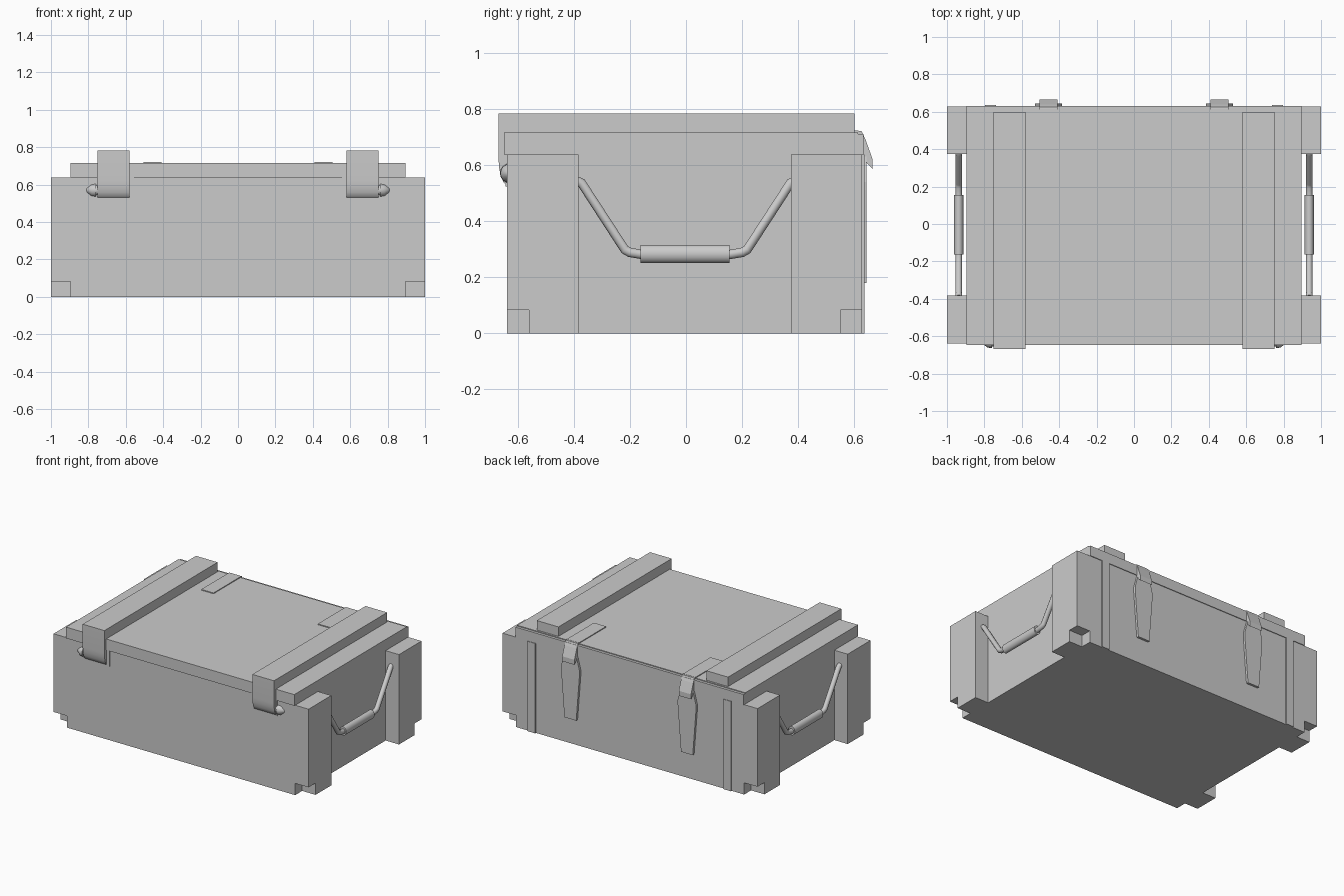
import bpy, bmesh, math
from mathutils import Vector

if "Cube" in bpy.data.objects:
    bpy.data.objects.remove(bpy.data.objects["Cube"])


def finish(name, bm, smooth=False):
    bmesh.ops.recalc_face_normals(bm, faces=bm.faces)
    me = bpy.data.meshes.new(name)
    bm.to_mesh(me)
    bm.free()
    ob = bpy.data.objects.new(name, me)
    bpy.context.collection.objects.link(ob)
    if smooth:
        bpy.ops.object.select_all(action='DESELECT')
        ob.select_set(True)
        bpy.context.view_layer.objects.active = ob
        bpy.ops.object.shade_smooth_by_angle(angle=math.radians(50))
    return ob


def boxes(name, *ranges):
    """One object from boxes given as (x0, x1, y0, y1, z0, z1)."""
    bm = bmesh.new()
    for x0, x1, y0, y1, z0, z1 in ranges:
        vs = bmesh.ops.create_cube(bm, size=1)['verts']
        for v in vs:
            v.co = (x1 if v.co.x > 0 else x0, y1 if v.co.y > 0 else y0,
                    z1 if v.co.z > 0 else z0)
    return finish(name, bm)


def prism(name, pts, axis, a, b, smooth=False):
    """Extrude a 2D outline along an axis from a to b."""
    bm = bmesh.new()
    def place(p, t):
        c = list(p)
        c.insert(axis, t)
        return c
    face = bm.faces.new([bm.verts.new(place(p, a)) for p in pts])
    new = bmesh.ops.extrude_face_region(bm, geom=[face])['geom']
    shift = Vector(place((0, 0), b - a))
    bmesh.ops.translate(bm, vec=shift, verts=[g for g in new if isinstance(g, bmesh.types.BMVert)])
    return finish(name, bm, smooth)


def lathe(name, profile, centre, sides=16, scale=(1, 1)):
    """Solid rings along x or y: profile is (position, radius)."""
    bm = bmesh.new()
    rings = []
    for t, r in profile:
        ring = []
        for i in range(sides):
            q = 2 * math.pi * i / sides
            ring.append(bm.verts.new(centre(t, r * math.cos(q) * scale[0], r * math.sin(q) * scale[1])))
        rings.append(ring)
    for r0, r1 in zip(rings, rings[1:]):
        for i in range(sides):
            j = (i + 1) % sides
            bm.faces.new((r0[i], r0[j], r1[j], r1[i]))
    bm.faces.new(rings[0])
    bm.faces.new(rings[-1])
    return finish(name, bm, True)


def handle_bar(name, x, path, r):
    cu = bpy.data.curves.new(name, 'CURVE')
    cu.dimensions = '3D'
    cu.bevel_depth = r
    cu.bevel_resolution = 3
    cu.use_fill_caps = True
    sp = cu.splines.new('POLY')
    sp.points.add(len(path) - 1)
    for p, (y, z) in zip(sp.points, path):
        p.co = (x, y, z, 1)
    ob = bpy.data.objects.new(name, cu)
    bpy.context.collection.objects.link(ob)


# crate body: end panels recessed between the corner posts
F, B = -0.638, 0.627
outline = [(-1, F), (1, F), (1, -0.383), (0.895, -0.383), (0.895, 0.375), (1, 0.375),
           (1, B), (-1, B), (-1, 0.375), (-0.895, 0.375), (-0.895, -0.383), (-1, -0.383)]
body = prism("crate_body", outline, 2, 0, 0.637)

# notches in the four bottom corners
cuts = []
for x0, x1 in ((-1.1, -0.895), (0.895, 1.1)):
    for y0, y1 in ((-0.8, -0.56), (0.55, 0.8)):
        cuts.append((x0, x1, y0, y1, -0.1, 0.083))
cutter = boxes("notch_cutter", *cuts)
cutter.hide_render = True
cutter.hide_set(True)
mod = body.modifiers.new("corner_notches", 'BOOLEAN')
mod.operation = 'DIFFERENCE'
mod.object = cutter
mod.solver = 'EXACT'

# lid and its rear edge strip
boxes("lid", (-0.895, 0.895, -0.648, 0.613, 0.637, 0.716))
boxes("lid_rear_strip", (-0.895, 0.895, 0.613, 0.632, 0.637, 0.71))

for s, side in ((-1, "left"), (1, "right")):
    # lid batten and rear batten
    xa, xb = sorted((s * 0.58, s * 0.75))
    boxes(side + "_lid_batten", (xa, xb, -0.65, 0.6, 0.716, 0.783))
    ra, rb = sorted((s * 0.738, s * 0.797))
    boxes(side + "_rear_batten", (ra, rb, 0.62, 0.636, 0, 0.637))

    # hinge: strap folded over the front, back plate and pin
    prism(side + "_hinge_strap",
          [(-0.64, 0.783), (-0.668, 0.783), (-0.668, 0.62), (-0.666, 0.59), (-0.66, 0.56),
           (-0.65, 0.537), (-0.635, 0.525), (-0.62, 0.525), (-0.62, 0.637), (-0.64, 0.65)],
          0, xa, xb, True)
    pa, pb = sorted((s * 0.557, s * 0.755))
    boxes(side + "_hinge_plate", (pa, pb, -0.643, -0.63, 0.523, 0.637))
    lathe(side + "_hinge_pin",
          [(s * 0.74, 0.027), (s * 0.758, 0.027), (s * 0.76, 0.035), (s * 0.782, 0.033),
           (s * 0.808, 0.014), (s * 0.814, 0.005)],
          lambda t, u, v: (t, -0.628 + u, 0.57 + v))

    # carrying handle: bent bars and grip
    hx = s * 0.937
    path = [(0.388, 0.543), (0.372, 0.535), (0.218, 0.298), (0.2, 0.288), (0.15, 0.28)]
    handle_bar(side + "_handle_bar", hx,
               path + [(-y, z) for y, z in reversed(path)], 0.0175)
    lathe(side + "_handle_grip", [(-0.162, 1), (0.155, 1)],
          lambda t, u, v: (hx + u, t, 0.283 + v), scale=(0.025, 0.032))

    # latch: plate on the lid, hook over the rear edge, tapered pull strap
    lx = s * 0.457
    boxes(side + "_latch_plate", (lx - 0.048, lx + 0.048, 0.31, 0.615, 0.71, 0.722))
    prism(side + "_latch_hook",
          [(0.6, 0.722), (0.626, 0.72), (0.64, 0.69), (0.665, 0.62), (0.665, 0.585),
           (0.641, 0.61), (0.625, 0.64), (0.625, 0.705), (0.6, 0.71)],
          0, lx - 0.048, lx + 0.048)
    prism(side + "_latch_strap",
          [(lx - 0.048, 0.63), (lx - 0.072, 0.54), (lx - 0.072, 0.51), (lx - 0.046, 0.18),
           (lx + 0.046, 0.18), (lx + 0.072, 0.51), (lx + 0.072, 0.54), (lx + 0.048, 0.63)],
          1, 0.622, 0.643)
